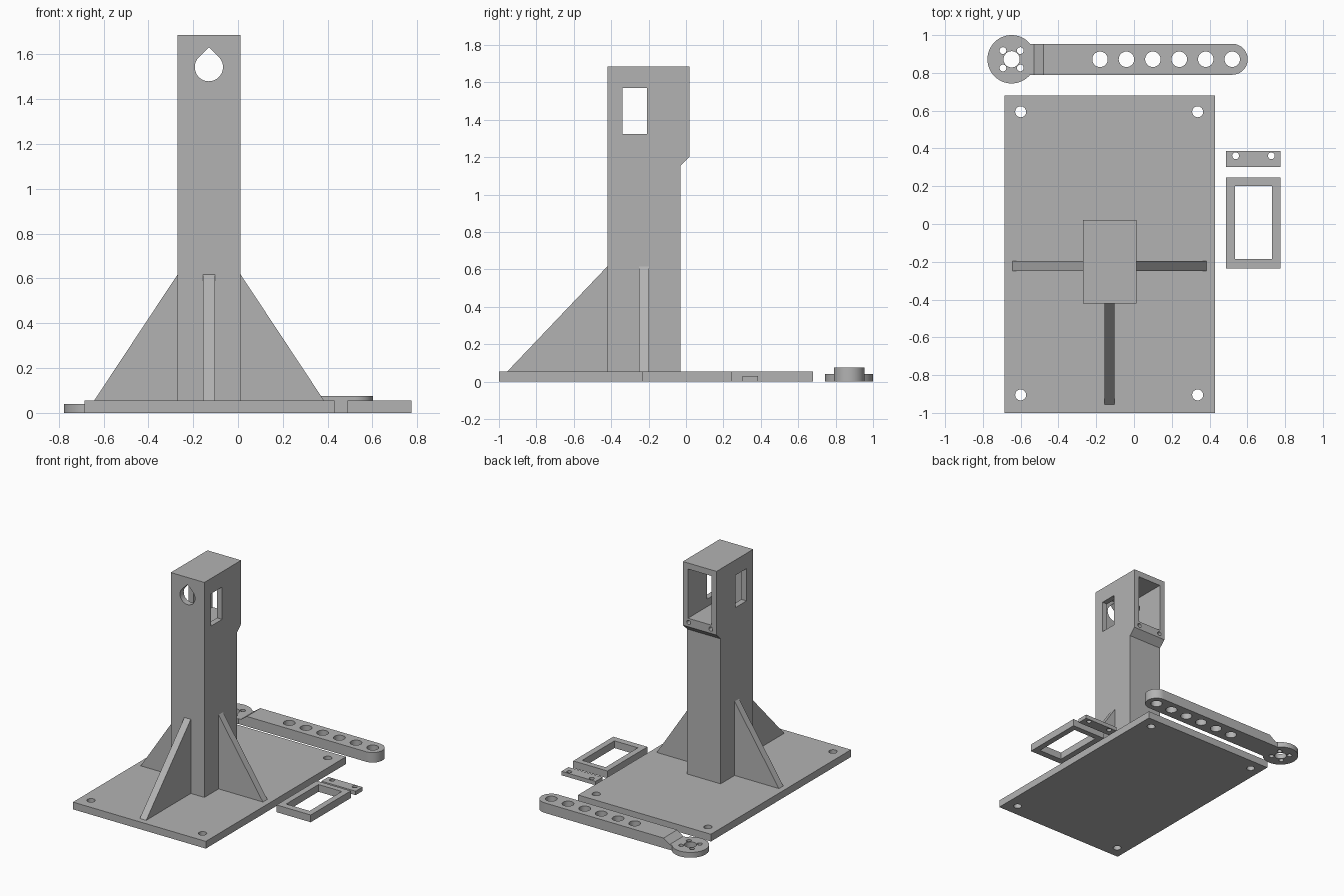
import bpy, bmesh, math
from mathutils import Vector

if "Cube" in bpy.data.objects:
    bpy.data.objects.remove(bpy.data.objects["Cube"])

grey = bpy.data.materials.new("light grey plastic")
grey.diffuse_color = (0.45, 0.45, 0.45, 1)
grey.use_nodes = True
grey.node_tree.nodes["Principled BSDF"].inputs["Base Color"].default_value = grey.diffuse_color


def prism(name, pts, axis, lo, hi):
    """Extrude a 2D outline along an axis: x takes (y,z), y takes (x,z), z takes (x,y)."""
    def place(p, d):
        return {"x": (d, p[0], p[1]), "y": (p[0], d, p[1]), "z": (p[0], p[1], d)}[axis]
    bm = bmesh.new()
    face = bm.faces.new([bm.verts.new(place(p, lo)) for p in pts])
    ext = bmesh.ops.extrude_face_region(bm, geom=[face])
    step = Vector(place((0, 0), hi - lo))
    bmesh.ops.translate(bm, vec=step, verts=[v for v in ext["geom"] if isinstance(v, bmesh.types.BMVert)])
    bmesh.ops.recalc_face_normals(bm, faces=bm.faces)
    me = bpy.data.meshes.new(name)
    bm.to_mesh(me)
    bm.free()
    me.materials.append(grey)
    ob = bpy.data.objects.new(name, me)
    bpy.context.collection.objects.link(ob)
    return ob


def rect(x0, x1, y0, y1):
    return [(x0, y0), (x1, y0), (x1, y1), (x0, y1)]


def arc(cx, cy, r, a0=0, a1=360, n=32):
    full = a1 - a0 == 360
    steps = n if full else n + 1
    return [(cx + r * math.cos(math.radians(a0 + (a1 - a0) * i / n)),
             cy + r * math.sin(math.radians(a0 + (a1 - a0) * i / n))) for i in range(steps)]


def combine(ob, others, operation):
    """Boolean each helper into ob, then remove the helper."""
    bpy.context.view_layer.objects.active = ob
    for other in others:
        mod = ob.modifiers.new("bool", "BOOLEAN")
        mod.operation, mod.solver, mod.object = operation, "EXACT", other
        bpy.ops.object.modifier_apply(modifier=mod.name)
        bpy.data.objects.remove(other)


def cut(ob, *specs):
    combine(ob, [prism("cutter", *s) for s in specs], "DIFFERENCE")


def smooth(ob):
    bpy.ops.object.select_all(action="DESELECT")
    ob.select_set(True)
    bpy.context.view_layer.objects.active = ob
    bpy.ops.object.shade_smooth_by_angle(angle=math.radians(30))


# Base plate with four corner holes
T = 0.055
base = prism("base_plate", rect(-0.685, 0.43, -1, 0.68), "z", 0, T)
cut(base, *[(arc(x, y, 0.029), "z", -0.1, 0.2) for x in (-0.6, 0.337) for y in (-0.905, 0.594)])
smooth(base)

# Column with an overhanging head
column = prism("column", [(-0.42, T), (-0.03, T), (-0.03, 1.155), (0.02, 1.203),
                          (0.02, 1.686), (-0.42, 1.686)], "x", -0.27, 0.012)
teardrop = arc(-0.13, 1.543, 0.063, 135, 405, 30) + [(-0.13, 1.543 + 0.063 * math.sqrt(2))]
cut(column,
    (rect(-0.227, -0.031, 1.267, 1.64), "y", -0.375, 0.1),     # rear pocket
    (rect(-0.34, -0.208, 1.325, 1.57), "x", -0.4, 0.2),        # side windows
    (teardrop, "y", -0.5, -0.3),                               # front hole
    (arc(-0.222, 1.236, 0.016, n=16), "y", -0.05, 0.1),        # rear screw holes
    (arc(-0.036, 1.236, 0.016, n=16), "y", -0.05, 0.1))
smooth(column)

# Triangular braces on three sides
prism("left_brace", [(-0.27, T), (-0.27, 0.617), (-0.642, T)], "y", -0.25, -0.197)
prism("right_brace", [(0.012, T), (0.012, 0.617), (0.384, T)], "y", -0.25, -0.197)
prism("front_brace", [(-0.42, T), (-0.42, 0.617), (-0.955, T)], "x", -0.156, -0.102)

# Loose rectangular frame
frame = prism("cover_frame", rect(0.488, 0.775, -0.235, 0.245), "z", 0, T)
cut(frame, (rect(0.534, 0.73, -0.185, 0.202), "z", -0.1, 0.2))

# Loose clamp strip with two screw holes
strip = prism("clamp_strip", rect(0.488, 0.775, 0.303, 0.386), "z", 0, 0.03)
cut(strip, *[(arc(x, 0.361, 0.018, n=20), "z", -0.1, 0.2) for x in (0.538, 0.727)])
smooth(strip)

# Loose lever arm: rounded bar, ramp and round hub
CY, HX = 0.872, -0.648
arm = prism("lever_arm", [(-0.6, CY - 0.082)] + arc(0.52, CY, 0.082, -90, 90, 24) + [(-0.6, CY + 0.082)],
            "z", 0, 0.076)
cut(arm, ([(-0.7, 0.04), (-0.53, 0.04), (-0.48, 0.076), (-0.46, 0.1), (-0.7, 0.1)], "y", 0.6, 1.2))
combine(arm, [prism("hub", arc(HX, CY, 0.128, n=64), "z", 0, 0.04)], "UNION")
holes = [(-0.18 + 0.14 * i, CY, 0.041) for i in range(6)] + [(HX, CY, 0.043)]
holes += [(HX + sx * 0.046, CY + sy * 0.046, 0.018) for sx in (-1, 1) for sy in (-1, 1)]
cut(arm, *[(arc(x, y, r), "z", -0.1, 0.2) for x, y, r in holes])
smooth(arm)
